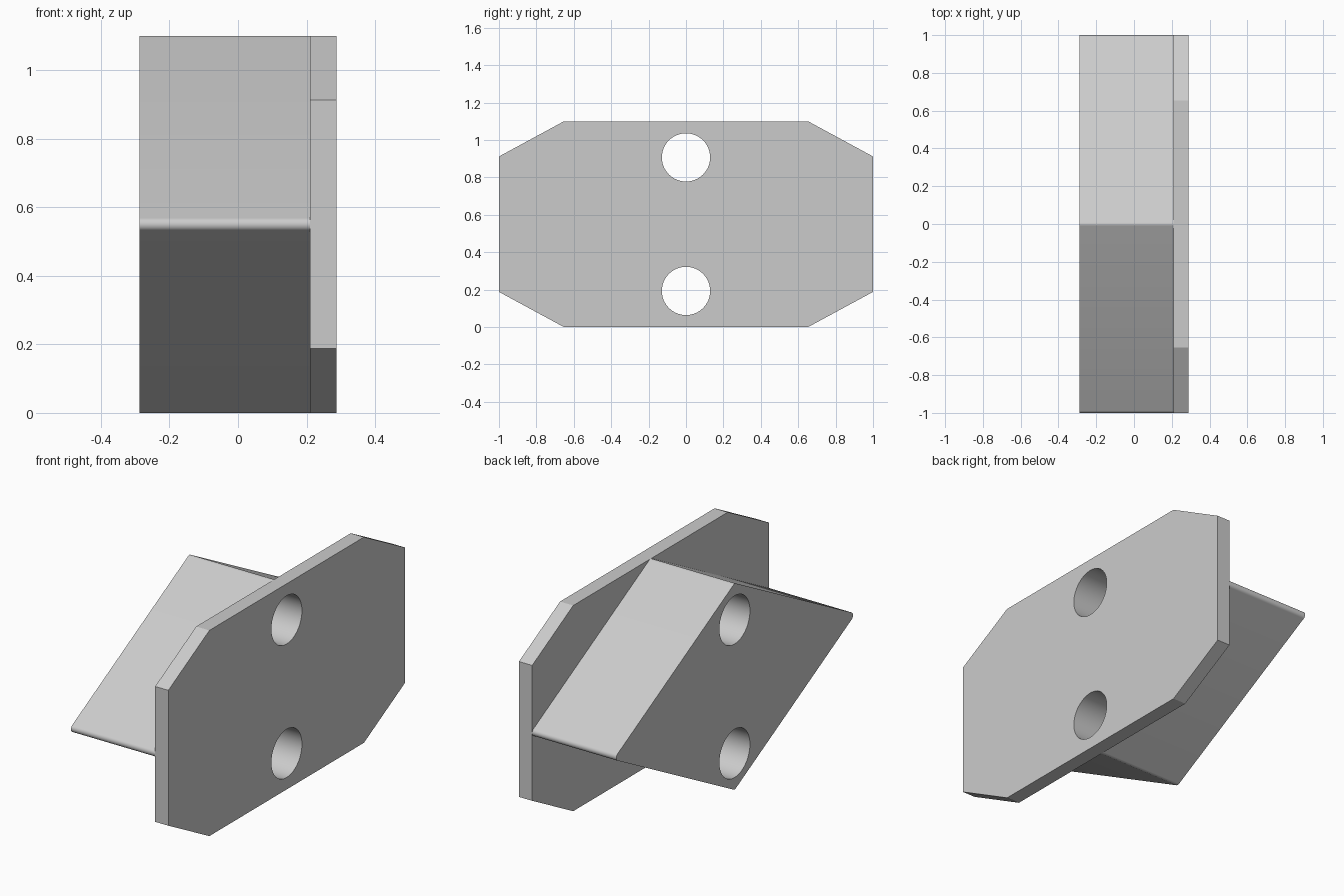
import bpy, bmesh, math

old = bpy.data.objects.get("Cube")
if old:
    bpy.data.objects.remove(old, do_unlink=True)

MID_Z = 0.55       # height of the symmetry plane
HOLE_OFFSET = 0.357
HOLE_RADIUS = 0.129

grey = bpy.data.materials.new("light_grey")
grey.use_nodes = True
colour = (0.6, 0.6, 0.6, 1.0)
grey.diffuse_color = colour
grey.node_tree.nodes["Principled BSDF"].inputs["Base Color"].default_value = colour


def arc(cx, cy, r, start, end, steps):
    return [(cx + r * math.cos(start + (end - start) * i / steps),
             cy + r * math.sin(start + (end - start) * i / steps))
            for i in range(steps + 1)]


def slab(name, outline, x0, x1):
    """Extrude a (y, z) outline with the two bolt holes from x0 to x1."""
    curve = bpy.data.curves.new(name, "CURVE")
    curve.dimensions = "2D"
    curve.fill_mode = "BOTH"
    curve.extrude = (x1 - x0) / 2
    holes = [arc(0, s * HOLE_OFFSET, HOLE_RADIUS, 0, math.tau, 64)[:-1] for s in (1, -1)]
    for points in [outline] + holes:
        spline = curve.splines.new("POLY")
        spline.points.add(len(points) - 1)
        for p, (y, z) in zip(spline.points, points):
            p.co = (y, z, 0, 1)
        spline.use_cyclic_u = True
    temp = bpy.data.objects.new(name + "_profile", curve)
    bpy.context.collection.objects.link(temp)
    bpy.context.view_layer.update()
    mesh = bpy.data.meshes.new_from_object(
        temp.evaluated_get(bpy.context.evaluated_depsgraph_get()))
    bpy.data.objects.remove(temp, do_unlink=True)

    # Weld the caps to the walls and turn the profile to face +x
    bm = bmesh.new()
    bm.from_mesh(mesh)
    bmesh.ops.remove_doubles(bm, verts=bm.verts, dist=1e-5)
    for v in bm.verts:
        y, z, x = v.co
        v.co = (x + (x0 + x1) / 2, y, z + MID_Z)
    bmesh.ops.recalc_face_normals(bm, faces=bm.faces)
    bm.to_mesh(mesh)
    bm.free()

    mesh.name = name
    mesh.materials.clear()
    mesh.materials.append(grey)
    obj = bpy.data.objects.new(name, mesh)
    bpy.context.collection.objects.link(obj)
    bpy.ops.object.select_all(action="DESELECT")
    obj.select_set(True)
    bpy.context.view_layer.objects.active = obj
    bpy.ops.object.shade_smooth_by_angle(angle=math.radians(25))
    return obj


# Flange plate: rectangle with cut corners
plate = [(1, -0.362), (1, 0.362), (0.653, MID_Z), (-0.653, MID_Z),
         (-1, 0.362), (-1, -0.362), (-0.653, -MID_Z), (0.653, -MID_Z)]
slab("flange_plate", plate, 0.21, 0.288)

# Diamond block: rhombus with small rounded corners
r = 0.021
a, b = 1 - r, MID_Z - r
tip = math.atan2(a, b)       # direction of the slanted face normal
top = math.pi / 2 - tip
diamond = []
for k, (cy, cz, half) in enumerate([(a, 0, tip), (0, b, top), (-a, 0, tip), (0, -b, top)]):
    mid = k * math.pi / 2
    diamond += arc(cy, cz, r, mid - half, mid + half, 10)
slab("diamond_block", diamond, -0.288, 0.21)
